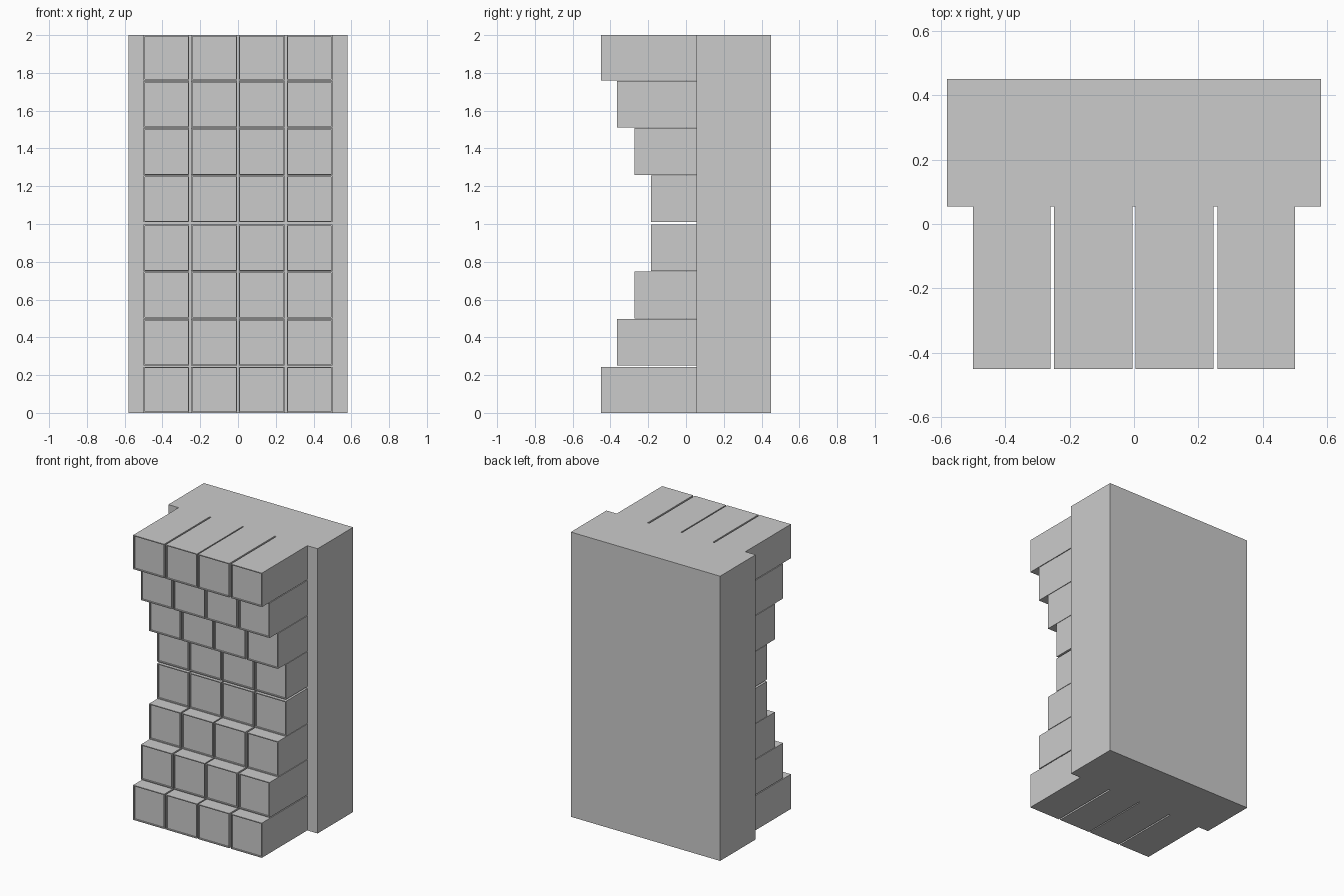
import bpy, bmesh

if "Cube" in bpy.data.objects:
    bpy.data.objects.remove(bpy.data.objects["Cube"])


def box(name, x0, x1, y0, y1, z0, z1, rim=0.0, recess=0.0):
    """Box from its limits, optionally with a shallow framed panel on its front."""
    bm = bmesh.new()
    bmesh.ops.create_cube(bm, size=1)
    for v in bm.verts:
        v.co = (x1 if v.co.x > 0 else x0,
                y1 if v.co.y > 0 else y0,
                z1 if v.co.z > 0 else z0)
    bm.normal_update()
    if rim:
        front = [f for f in bm.faces if f.normal.y < -0.9]
        # Thin rim, then push the panel straight back
        bmesh.ops.inset_region(bm, faces=front, thickness=rim)
        panel = bmesh.ops.extrude_face_region(bm, geom=front)["geom"]
        verts = [g for g in panel if isinstance(g, bmesh.types.BMVert)]
        bmesh.ops.translate(bm, verts=verts, vec=(0, recess, 0))
        bmesh.ops.delete(bm, geom=[f for f in front if f.is_valid], context='FACES_ONLY')
    bmesh.ops.recalc_face_normals(bm, faces=bm.faces[:])
    mesh = bpy.data.meshes.new(name)
    bm.to_mesh(mesh)
    bm.free()
    obj = bpy.data.objects.new(name, mesh)
    bpy.context.collection.objects.link(obj)
    return obj


# Backing slab
SLAB_FRONT = 0.055
box("backing_slab", -0.58, 0.58, SLAB_FRONT, 0.45, 0, 2)

# Grid of blocks, stepping inward towards the middle rows
columns = [(-0.5, -0.259), (-0.248, -0.004), (0.004, 0.247), (0.259, 0.5)]
rows = [(0.0, 0.244), (0.25, 0.496), (0.5, 0.748), (0.751, 0.997),
        (1.01, 1.256), (1.259, 1.507), (1.511, 1.756), (1.761, 2.0)]
fronts = [-0.45, -0.364, -0.272, -0.184]
fronts += fronts[::-1]

for r, ((z0, z1), y0) in enumerate(zip(rows, fronts), 1):
    for c, (x0, x1) in enumerate(columns, 1):
        box(f"block_row{r}_column{c}", x0, x1, y0, SLAB_FRONT, z0, z1,
            rim=0.009, recess=0.01)
